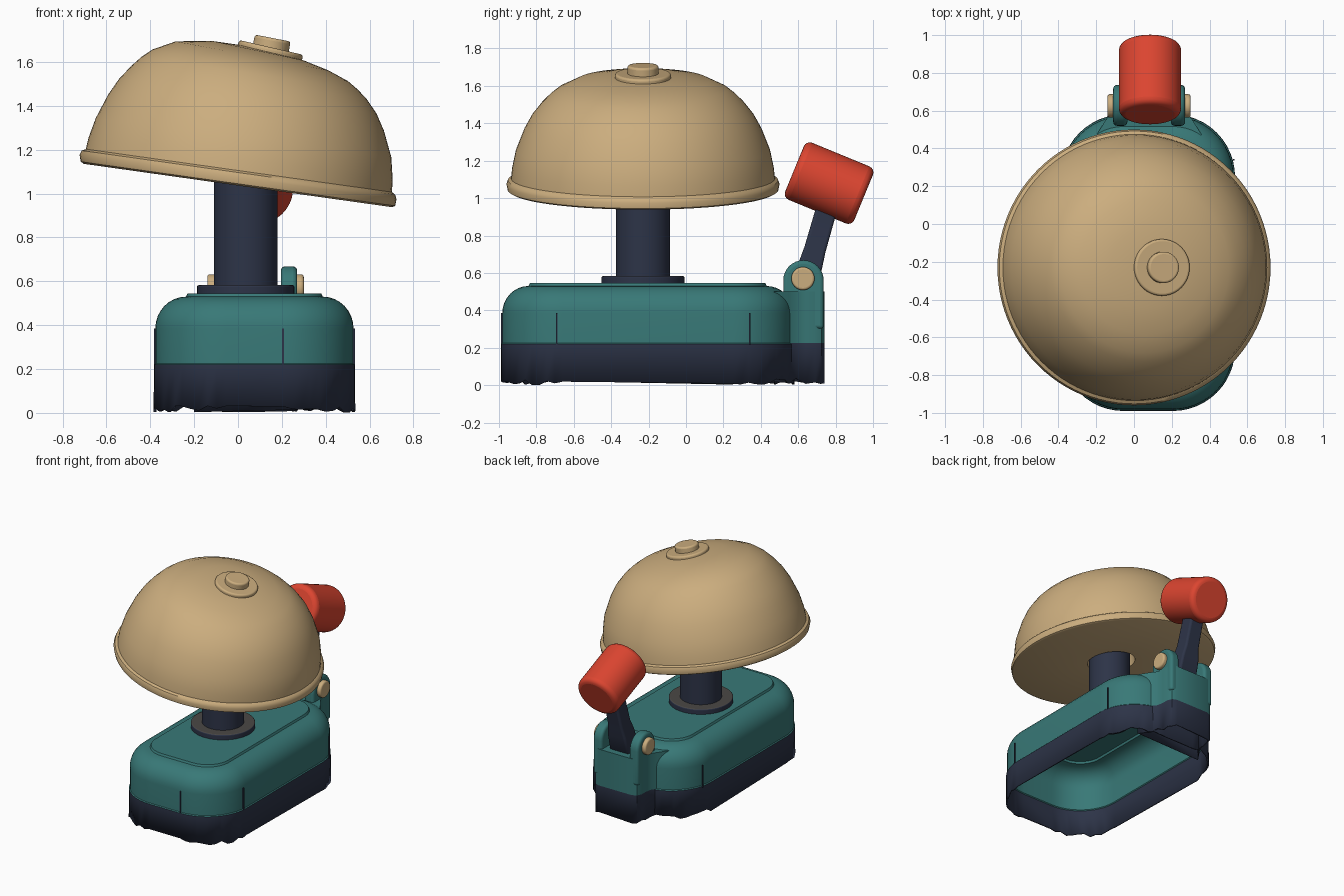
import bpy
import bmesh
import random
from math import sin, cos, pi, radians
from mathutils import Matrix, Vector

if "Cube" in bpy.data.objects:
    bpy.data.objects.remove(bpy.data.objects["Cube"])
random.seed(4)


def material(name, rgb):
    m = bpy.data.materials.new(name)
    m.use_nodes = True
    m.diffuse_color = (*rgb, 1)
    m.node_tree.nodes["Principled BSDF"].inputs["Base Color"].default_value = (*rgb, 1)
    return m


TAN = material("warm_tan", (0.60, 0.42, 0.21))
TEAL = material("teal", (0.04, 0.19, 0.185))
NAVY = material("dark_navy", (0.026, 0.034, 0.064))
RED = material("signal_red", (0.72, 0.06, 0.03))
GREY = material("warm_grey", (0.07, 0.065, 0.06))
SEAM_Z = 0.223
CX = 0.075          # middle of the base in x
BELL_Y = -0.23      # bell and post axis in y


def finish(bm, name, mats, bevel=0, rule=None):
    """Turn a bmesh into a smooth object, colouring faces by an optional rule."""
    bmesh.ops.recalc_face_normals(bm, faces=bm.faces)
    me = bpy.data.meshes.new(name)
    for m in mats:
        me.materials.append(m)
    for f in bm.faces:
        f.smooth = True
        if rule:
            f.material_index = rule(f)
    bm.to_mesh(me)
    bm.free()
    me.set_sharp_from_angle(angle=radians(40))
    ob = bpy.data.objects.new(name, me)
    bpy.context.collection.objects.link(ob)
    if bevel:
        b = ob.modifiers.new("bevel", 'BEVEL')
        b.width, b.segments, b.limit_method = bevel, 4, 'ANGLE'
    return ob


def loft(rings, start=True, end=True):
    """Skin a list of closed rings with equal point counts."""
    bm = bmesh.new()
    loops = [[bm.verts.new(p) for p in ring] for ring in rings]
    n = len(loops[0])
    for a, b in zip(loops, loops[1:]):
        for i in range(n):
            j = (i + 1) % n
            bm.faces.new((a[i], a[j], b[j], b[i]))
    if start:
        bm.faces.new(loops[0][::-1])
    if end:
        bm.faces.new(loops[-1])
    return bm


def cylinder(name, centre, r, depth, mat, rot=(0, 'X'), bevel=0.0, rule=None, sides=48):
    bm = bmesh.new()
    bmesh.ops.create_cone(bm, cap_ends=True, segments=sides, radius1=r, radius2=r, depth=depth,
                          matrix=Matrix.Translation(centre) @ Matrix.Rotation(radians(rot[0]), 4, rot[1]))
    return finish(bm, name, mat, bevel, rule)


def box(name, centre, size, mat, bevel=0):
    bm = bmesh.new()
    bmesh.ops.create_cube(bm, size=1, matrix=Matrix.Translation(centre) @ Matrix.Diagonal((*size, 1)))
    return finish(bm, name, [mat], bevel)


def hollow(ob):
    s = ob.modifiers.new("wall", 'SOLIDIFY')
    s.thickness, s.offset = 0.012, -1


def ragged(bm):
    # worn lower hem
    for v in bm.verts:
        if v.co.z < 0.05:
            v.co.z = random.uniform(0, 0.035)


def two_tone(f):
    return 1 if f.calc_center_median().z < SEAM_Z else 0


# Base housing: open-bottomed rounded shell
def base_ring(z, inset):
    hx, hy, r = 0.46 - inset, 0.785 - inset, max(0.33 - inset, 0.05)
    pts = []
    for k, (sx, sy) in enumerate(((1, 1), (-1, 1), (-1, -1), (1, -1))):
        for i in range(13):
            a = (k + i / 12) * pi / 2
            pts.append((CX + sx * (hx - r) + r * cos(a), -0.205 + sy * (hy - r) + r * sin(a), z))
    return pts


rings = [base_ring(0.02, 0), base_ring(0.22, 0.002), base_ring(0.226, 0.008)]
rings += [base_ring(0.385 + 0.145 * sin(a), 0.008 + 0.14 * (1 - cos(a)))
          for a in (i * pi / 16 for i in range(9))]
rings += [base_ring(0.545, 0.155), base_ring(0.545, 0.2)]
bm = loft(rings, start=False)
ragged(bm)
hollow(finish(bm, "base_housing", [TEAL, NAVY], rule=two_tone))

# Panel seams as thin strips
box("front_seam", (0.205, -0.984, 0.3), (0.008, 0.008, 0.17), NAVY)
for label, x, y in (("left_front", 0.529, -0.69), ("left_rear", 0.529, 0.34), ("right_rear", -0.379, 0.34)):
    box(label + "_seam", (x, y, 0.3), (0.008, 0.008, 0.17), NAVY)

# Rear bracket block with flared root
half = [(0.28, 0.47), (0.23, 0.55), (0.2, 0.59), (0.19, 0.64), (0.19, 0.69), (0.175, 0.725), (0.14, 0.74)]
plan = half + [(-x, y) for x, y in reversed(half)]
bm = loft([[(0.08 + x, y, z) for x, y in plan] for z in (0.02, 0.222, 0.224, 0.47, 0.5)], start=False)
ragged(bm)
hollow(finish(bm, "rear_bracket", [TEAL, NAVY], rule=two_tone))

# Bracket ears and pivot caps
arch = [(0.52, 0.3)] + [(0.628 - 0.108 * cos(a), 0.56 + 0.108 * sin(a))
                        for a in (i * pi / 16 for i in range(17))] + [(0.736, 0.3)]
for side, s in (("left", 1), ("right", -1)):
    bm = loft([[(0.08 + s * x, y, z) for y, z in arch] for x in (0.115, 0.19)])
    finish(bm, side + "_ear", [TEAL], bevel=0.02)
    cylinder(side + "_pivot_cap", (0.08 + s * 0.19, 0.625, 0.57), 0.062, 0.06, [TAN],
             rot=(90, 'Y'), bevel=0.012, sides=32)

# Striker arm, tapering upward
tilt = Matrix.Translation((0.08, 0.645, 0.57)) @ Matrix.Rotation(radians(-16), 4, 'X')
sections = []
for h, wx, wy in ((-0.1, 0.075, 0.045), (-0.05, 0.08, 0.065), (0.08, 0.075, 0.064), (0.16, 0.06, 0.058), (0.45, 0.055, 0.056)):
    sections.append([tilt @ Vector((sx * wx, sy * wy, h)) for sx, sy in ((1, 1), (-1, 1), (-1, -1), (1, -1))])
finish(loft(sections), "striker_arm", [NAVY], bevel=0.015)

# Striker head
cylinder("striker_head", (0.085, 0.765, 1.08), 0.165, 0.4, [RED], rot=(-112.4, 'X'), bevel=0.035)

# Post and its flange
cylinder("post", (0.035, BELL_Y, 0.9), 0.145, 0.76, [NAVY])
cylinder("post_flange", (0.035, BELL_Y, 0.56), 0.222, 0.045, [NAVY, GREY], bevel=0.008,
         rule=lambda f: int(f.normal.z > 0.5))

# Bell: rings of (x, z, radius, tilt), leaning more toward the crown
profile = [
    (0.03, 1.13, 0.165, 8), (0.018, 1.04, 0.17, 8), (0.0, 1.037, 0.71, 8), (0.0, 1.045, 0.724, 8),
    (0.0, 1.075, 0.73, 8), (0.002, 1.096, 0.722, 8), (0.004, 1.105, 0.705, 8), (0.012, 1.16, 0.70, 7.8),
    (0.025, 1.255, 0.68, 7.5), (0.037, 1.37, 0.634, 7.5), (0.045, 1.445, 0.592, 7.7), (0.05, 1.507, 0.542, 8),
    (0.053, 1.55, 0.498, 8.6), (0.056, 1.585, 0.452, 9.2), (0.065, 1.628, 0.355, 10.8),
    (0.09, 1.652, 0.215, 12), (0.115, 1.655, 0.1, 12.5)]
rings = []
for x, z, r, t in profile:
    c, s = cos(radians(t)), sin(radians(t))
    rings.append([(x + r * cos(a) * c, BELL_Y + r * sin(a), z - r * cos(a) * s)
                  for a in (i * 2 * pi / 96 for i in range(96))])
finish(loft(rings), "bell", [TAN])

# Washer and nut on the crown
cylinder("crown_washer", (0.145, BELL_Y, 1.64), 0.15, 0.055, [TAN], rot=(13, 'Y'), bevel=0.012)
cylinder("crown_nut", (0.152, BELL_Y, 1.675), 0.083, 0.07, [TAN], rot=(11, 'Y'), bevel=0.012)
